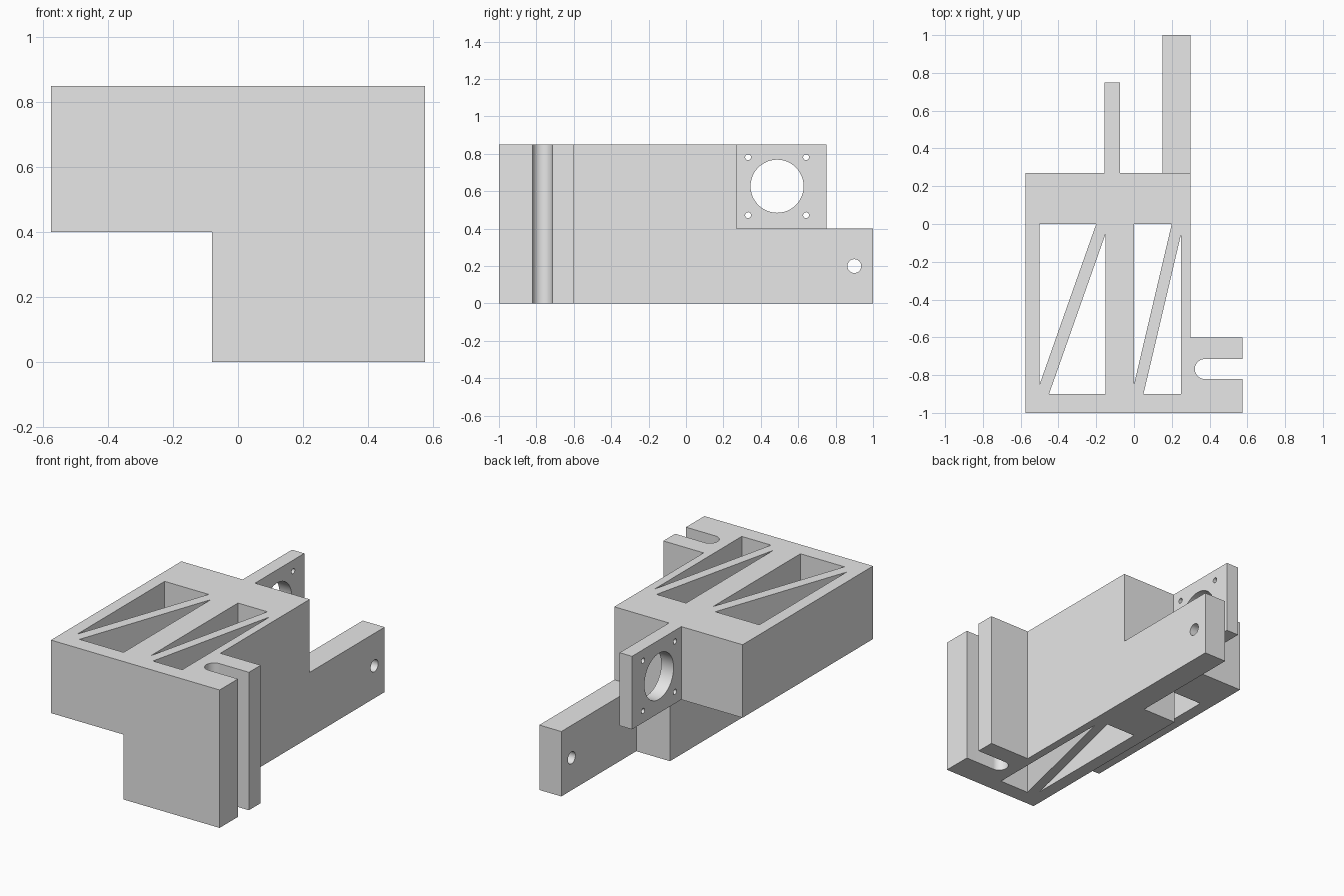
import bpy
import bmesh
from math import cos, sin, pi, radians
from mathutils import Vector

cube = bpy.data.objects.get("Cube")
if cube:
    bpy.data.objects.remove(cube, do_unlink=True)

grey = bpy.data.materials.new("light_grey")
grey.use_nodes = True
grey.diffuse_color = (0.8, 0.8, 0.8, 1)
grey.node_tree.nodes["Principled BSDF"].inputs["Base Color"].default_value = grey.diffuse_color


def place(axis, a, b, depth):
    """Map a 2D profile point to 3D for the given extrusion axis."""
    return {"x": Vector((depth, a, b)),
            "y": Vector((a, depth, b)),
            "z": Vector((a, b, depth))}[axis]


def extrude(name, profile, axis, start, end):
    bm = bmesh.new()
    face = bm.faces.new([bm.verts.new(place(axis, a, b, start)) for a, b in profile])
    made = bmesh.ops.extrude_face_region(bm, geom=[face])["geom"]
    moved = [v for v in made if isinstance(v, bmesh.types.BMVert)]
    bmesh.ops.translate(bm, vec=place(axis, 0, 0, end - start), verts=moved)
    bmesh.ops.recalc_face_normals(bm, faces=bm.faces)
    mesh = bpy.data.meshes.new(name)
    bm.to_mesh(mesh)
    bm.free()
    mesh.materials.append(grey)
    obj = bpy.data.objects.new(name, mesh)
    bpy.context.collection.objects.link(obj)
    return obj


def rect(a0, b0, a1, b1):
    return [(a0, b0), (a1, b0), (a1, b1), (a0, b1)]


def arc(a, b, radius, first=0.0, sweep=2 * pi, steps=48):
    return [(a + radius * cos(first + sweep * i / steps),
             b + radius * sin(first + sweep * i / steps)) for i in range(steps)]


def activate(obj):
    bpy.ops.object.select_all(action="DESELECT")
    obj.select_set(True)
    bpy.context.view_layer.objects.active = obj


def cut(obj, profiles, axis, start, end):
    for profile in profiles:
        cutter = extrude("cutter", profile, axis, start, end)
        cutter.hide_render = True
        mod = obj.modifiers.new("cut", "BOOLEAN")
        mod.operation = "DIFFERENCE"
        mod.solver = "EXACT"
        mod.object = cutter
        activate(obj)
        bpy.ops.object.modifier_apply(modifier=mod.name)
        bpy.data.objects.remove(cutter, do_unlink=True)


TOP, STEP, BACK = 0.85, 0.40, 0.27

# Main body: stepped block with two pairs of triangular pockets right through
body = extrude("body", [(-0.08, 0), (0.30, 0), (0.30, TOP), (-0.575, TOP),
                        (-0.575, STEP), (-0.08, STEP)], "y", -1, BACK)
pockets = []
for left, width in ((-0.50, 0.30), (0.0, 0.20)):
    right = left + width + 0.05
    pockets.append([(left, 0), (left + width, 0), (left, -0.85)])
    pockets.append([(left + 0.05, -0.90), (right, -0.90), (right, -0.05)])
cut(body, pockets, "z", -0.1, 1)

# Side tab with an open, round-ended slot
slot_y, slot_r = -0.768, 0.053
slot_end = arc(0.375, slot_y, slot_r, pi / 2, pi, 24)
tab = extrude("slotted_tab",
              [(0.30, -1), (0.575, -1), (0.575, slot_y - slot_r), (0.375, slot_y - slot_r)]
              + slot_end[::-1]
              + [(0.575, slot_y + slot_r), (0.575, -0.60), (0.30, -0.60)],
              "z", 0, TOP)

# Rear mounting plate with a large bore and four screw holes
plate = extrude("motor_plate", rect(BACK, STEP, 0.75, TOP), "x", -0.157, -0.073)
holes = [arc(0.487, 0.627, 0.142)]
holes += [arc(0.487 + sy * 0.155, 0.627 + sz * 0.155, 0.016, steps=24)
          for sy in (-1, 1) for sz in (-1, 1)]
cut(plate, holes, "x", -0.3, 0.1)

# Rear arm with a pivot hole
arm = extrude("rear_arm", rect(BACK, 0, 1, STEP), "x", 0.15, 0.30)
cut(arm, [arc(0.90, 0.20, 0.037, steps=32)], "x", 0, 0.5)

for part in (body, tab, plate, arm):
    activate(part)
    bpy.ops.object.shade_smooth_by_angle(angle=radians(30))
